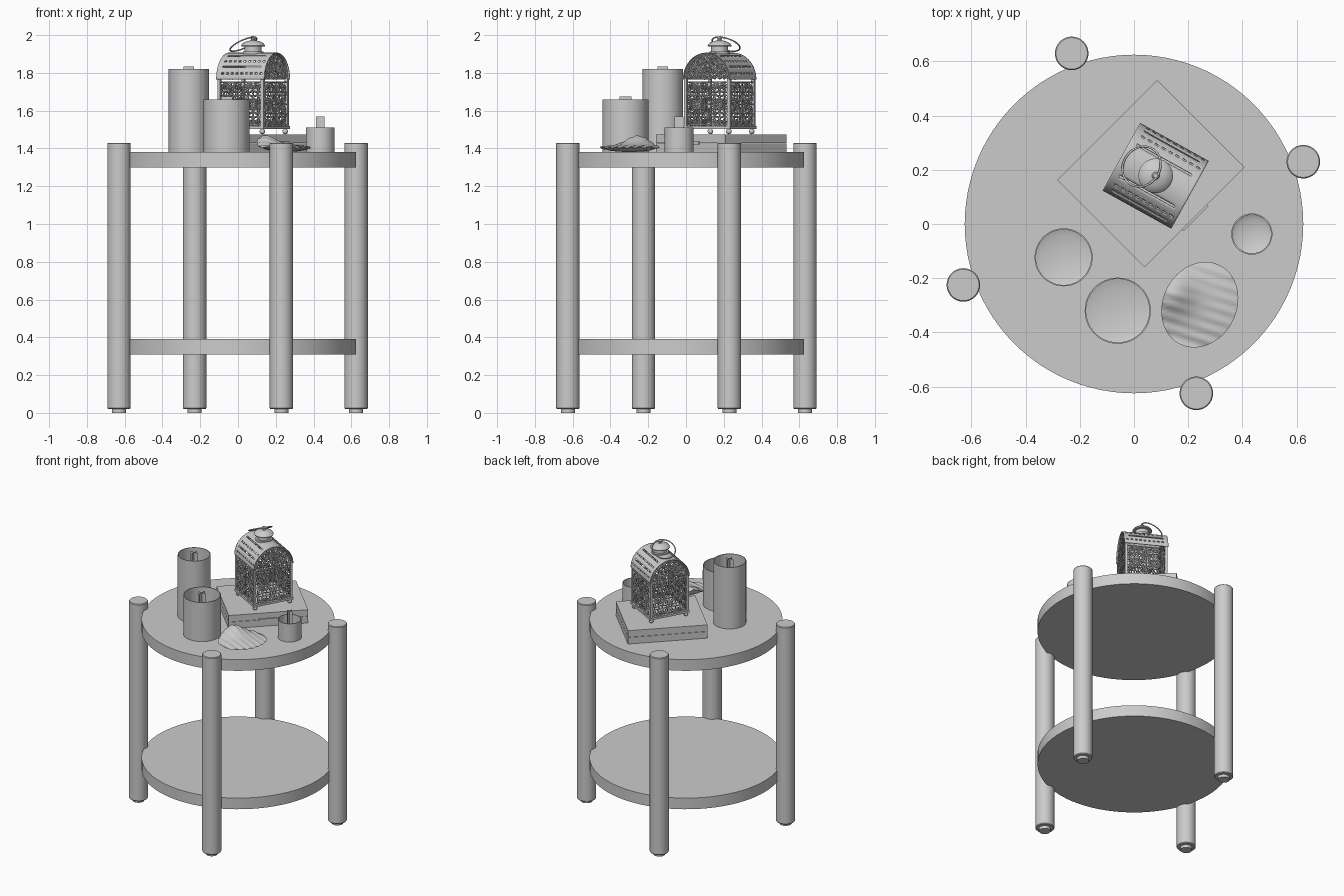
import bpy, bmesh, math
from math import sin, cos, pi, radians, exp
from mathutils import Matrix, Vector

if "Cube" in bpy.data.objects:
    bpy.data.objects.remove(bpy.data.objects["Cube"])

def finish(name, bm, mat=None, angle=35):
    bmesh.ops.remove_doubles(bm, verts=bm.verts, dist=1e-6)
    bmesh.ops.recalc_face_normals(bm, faces=bm.faces)
    me = bpy.data.meshes.new(name)
    bm.to_mesh(me)
    bm.free()
    me.polygons.foreach_set("use_smooth", [True] * len(me.polygons))
    me.set_sharp_from_angle(angle=radians(angle))
    ob = bpy.data.objects.new(name, me)
    bpy.context.collection.objects.link(ob)
    if mat:
        ob.matrix_world = mat
    return ob

def lathe(name, prof, x=0, y=0, n=32, mat=None):
    bm = bmesh.new()
    rings = [[bm.verts.new((x + r * cos(2*pi*i/n), y + r * sin(2*pi*i/n), z)) for i in range(n)]
             if r > 0 else [bm.verts.new((x, y, z))] for r, z in prof]
    for a, b in zip(rings, rings[1:]):
        for i in range(n):
            j = (i + 1) % n
            if len(a) == 1:
                bm.faces.new((a[0], b[j], b[i]))
            elif len(b) == 1:
                bm.faces.new((a[i], a[j], b[0]))
            else:
                bm.faces.new((a[i], a[j], b[j], b[i]))
    return finish(name, bm, mat)

def box(name, lo, hi, mat=None):
    bm = bmesh.new()
    lo, hi = Vector(lo), Vector(hi)
    bmesh.ops.create_cube(bm, size=1, matrix=Matrix.Translation((lo + hi) / 2) @ Matrix.Diagonal((hi - lo).to_4d()))
    return finish(name, bm, mat)

def wires(name, lines, depth, mat, res=1):
    cu = bpy.data.curves.new(name, 'CURVE')
    cu.dimensions = '3D'
    cu.bevel_depth = depth
    cu.bevel_resolution = res
    for pts, closed in lines:
        sp = cu.splines.new('POLY')
        sp.points.add(len(pts) - 1)
        for p, c in zip(sp.points, pts):
            p.co = (*c, 1)
        sp.use_cyclic_u = closed
    ob = bpy.data.objects.new(name, cu)
    bpy.context.collection.objects.link(ob)
    ob.matrix_world = mat

# Table: two round shelves and four posts outside the rim
for name, z in (("table_top", 1.30), ("lower_shelf", 0.31)):
    lathe(name, [(0, z), (0.625, z), (0.625, z + 0.08), (0, z + 0.08)], n=96)
for i, (x, y) in enumerate([(-0.23, 0.63), (0.625, 0.23), (0.23, -0.625), (-0.63, -0.225)]):
    lathe(f"leg_{i}", [(0, 0.02), (0.058, 0.02), (0.062, 0.025), (0.062, 1.425), (0.058, 1.43), (0, 1.43)], x, y)
    lathe(f"foot_{i}", [(0, 0), (0.038, 0), (0.038, 0.022), (0, 0.022)], x, y)

# Candles: thin walled cups, sunken wax, crossed wick cards
for i, (x, y, r, h, d, top, w) in enumerate([(-0.26, -0.123, 0.107, 1.82, 0.11, 1.835, 0.028),
                                             (-0.06, -0.32, 0.122, 1.66, 0.12, 1.675, 0.031),
                                             (0.435, -0.037, 0.076, 1.51, 0.09, 1.57, 0.023)]):
    q = r - 0.005
    lathe(f"candle_{i}", [(0, 1.38), (r, 1.38), (r, h), (q, h), (q, h - d), (0.75 * r, h - d - 0.008),
                          (0, h - d - 0.012)], x, y, 48)
    bm = bmesh.new()
    for dx, dy in ((w, 0), (0, w)):
        bm.faces.new([bm.verts.new((x + s * dx, y + s * dy, z)) for s, z in
                      ((-1, h - d - 0.01), (1, h - d - 0.01), (1, top), (-1, top))])
    finish(f"wick_{i}", bm)

# Square box with lid seam and a small clasp
B = Matrix.Translation((0.0625, 0.186, 0)) @ Matrix.Rotation(radians(45), 4, 'Z')
box("box_base", (-0.2615, -0.228, 1.38), (0.2615, 0.228, 1.427), B)
box("box_lid", (-0.2615, -0.228, 1.429), (0.2615, 0.228, 1.475), B)
box("box_clasp", (-0.065, -0.236, 1.422), (0.065, -0.227, 1.436), B)

# Scallop shell: ribbed upper valve with a raised hinge, shallow lower bowl
bm = bmesh.new()
n, m = 72, 16
def shell_point(i, k, upper):
    a, r = 2 * pi * i / n, k / m
    x = 0.243 + 0.142 * r * cos(a - 0.15)
    y = -0.298 + 0.158 * r * sin(a)
    hinge = exp(-((x - 0.135)**2 + (y + 0.25)**2) / 0.0075)
    rib = sin(((x - 0.1) * 0.3 + (y + 0.3) * 0.95) * 2 * pi / 0.042)
    rim = 1.405 + 0.058 * hinge
    if upper:
        return x, y, rim + 0.014 * (1 - r * r) + 0.004 * rib * r
    return x, y, 1.382 + (rim - 1.382) * r**3 + 0.004 * rib * r**4
for up in (True, False):
    g = [[bm.verts.new(shell_point(i, k, up)) for i in range(n)] for k in range(1, m + 1)]
    bm.faces.new(g[0])
    for a, b in zip(g, g[1:]):
        for i in range(n):
            bm.faces.new((a[i], a[(i+1) % n], b[(i+1) % n], b[i]))
finish("scallop_shell", bm, angle=60)

# Lantern: base, ball feet, corner posts
L = Matrix.Translation((0.08, 0.178, 0)) @ Matrix.Rotation(radians(-29), 4, 'Z')
H = 0.137
SPRING = 1.765
box("lantern_base", (-0.143, -0.143, 1.503), (0.143, 0.143, 1.518), L)
for i, (sx, sy) in enumerate([(-1, -1), (1, -1), (1, 1), (-1, 1)]):
    x, y = sx * 0.125, sy * 0.125
    lathe(f"lantern_foot_{i}", [(0.015 * sin(pi*k/8) if 0 < k < 8 else 0, 1.49 - 0.015 * cos(pi*k/8))
                                for k in range(9)], x, y, 16, L)
    box(f"lantern_post_{i}", (sx*0.131 - 0.008, sy*0.131 - 0.008, 1.515), (sx*0.131 + 0.008, sy*0.131 + 0.008, 1.77), L)

# Lantern barrel roof with long slits and perforated rows
bm = bmesh.new()
na, nu = 48, 40
g = [[bm.verts.new((-0.145 + 0.29 * j / nu, 0.142 * cos(pi*i/na), SPRING + 0.142 * sin(pi*i/na)))
      for j in range(nu + 1)] for i in range(na + 1)]
for i in range(na):
    e = min(i, na - 1 - i)
    for j in range(nu):
        slit = e in (7, 16) and 4 <= j < 36
        dots = e in (3, 11) and 2 <= j < 38 and j % 4 < 2
        if not (slit or dots):
            bm.faces.new((g[i][j], g[i][j+1], g[i+1][j+1], g[i+1][j]))
roof = finish("lantern_roof", bm, L)
mod = roof.modifiers.new("thickness", 'SOLIDIFY')
mod.thickness = 0.004

# Lantern filigree: mirrored scroll motifs in flat (s, z) panel coordinates
def arc(cx, cz, r, a0, a1, shrink=0.0, k=18):
    return [(cx + r * (1 - shrink*t/k) * cos(a0 + (a1-a0)*t/k),
             cz + r * (1 - shrink*t/k) * sin(a0 + (a1-a0)*t/k)) for t in range(k + 1)], False

def motif(cx, cz):
    out = []
    for s in (1, -1):
        for pts, _ in (arc(0.03, 0.024, 0.027, pi, -2.2*pi, 0.75), arc(0.03, -0.026, 0.027, pi, 4.2*pi, 0.75),
                       arc(0.052, 0, 0.009, 0, 2*pi), arc(0.0, 0.0, 0.013, -pi/2, pi/2),
                       arc(0.012, 0.046, 0.012, 0, 2*pi), arc(0.012, -0.048, 0.012, 0, 2*pi)):
            out.append(([(cx + s*x, cz + z) for x, z in pts], False))
    return out

side = [m2 for cx in (-0.062, 0.062) for cz in (1.577, 1.69) for m2 in motif(cx, cz)]
side += [([(-0.13, z), (0.13, z)], False) for z in (1.525, 1.633, 1.75)]
side += [([(0, 1.52), (0, 1.75)], False)]
arch = side + [arc(0, SPRING, r, 0, pi, 0, 32) for r in (0.135, 0.128, 0.045)]
for k in range(1, 8):
    a = k * pi / 8
    arch.append(([(r * cos(a), SPRING + r * sin(a)) for r in (0.045, 0.13)], False))
for k in range(8):
    a = (k + 0.5) * pi / 8
    for r, q in ((0.106, 0.018), (0.074, 0.012)):
        arch.append(arc(r * cos(a), SPRING + r * sin(a), q, 0, 4*pi, 0.5, 24))
arch += [arc(s * 0.018, SPRING + 0.016, 0.017, 0, 4*pi, 0.5, 24) for s in (1, -1)]
for name, lines, ang in (("front", side, 0), ("right", arch, 90), ("back", side, 180), ("left", arch, 270)):
    P = L @ Matrix.Rotation(radians(ang), 4, 'Z')
    wires(f"lantern_{name}_filigree", [([(s, -H + 0.004, z) for s, z in pts], c) for pts, c in lines], 0.0042, P, 0)

# Lantern chimney, hat and knob
lathe("lantern_chimney", [(0, 1.9), (0.055, 1.9), (0.055, 1.912), (0.045, 1.914), (0.045, 1.945), (0, 1.945)], 0, 0, 32, L)
lathe("lantern_hat", [(0, 1.94), (0.062, 1.94), (0.064, 1.945), (0.055, 1.957), (0.035, 1.967), (0.014, 1.972),
                      (0.01, 1.978), (0.014, 1.986), (0.008, 1.994), (0, 1.995)], 0, 0, 32, L)

# Carrying ring leaning off the knob
R = (Matrix.Translation((0.028, 0.212, 1.952)) @ Matrix.Rotation(radians(-35), 4, 'Z')
     @ Matrix.Rotation(radians(-29), 4, 'Y'))
wires("lantern_ring", [([(0.077 * cos(2*pi*i/40), 0.077 * sin(2*pi*i/40), 0) for i in range(40)], True)], 0.004, R, 2)
